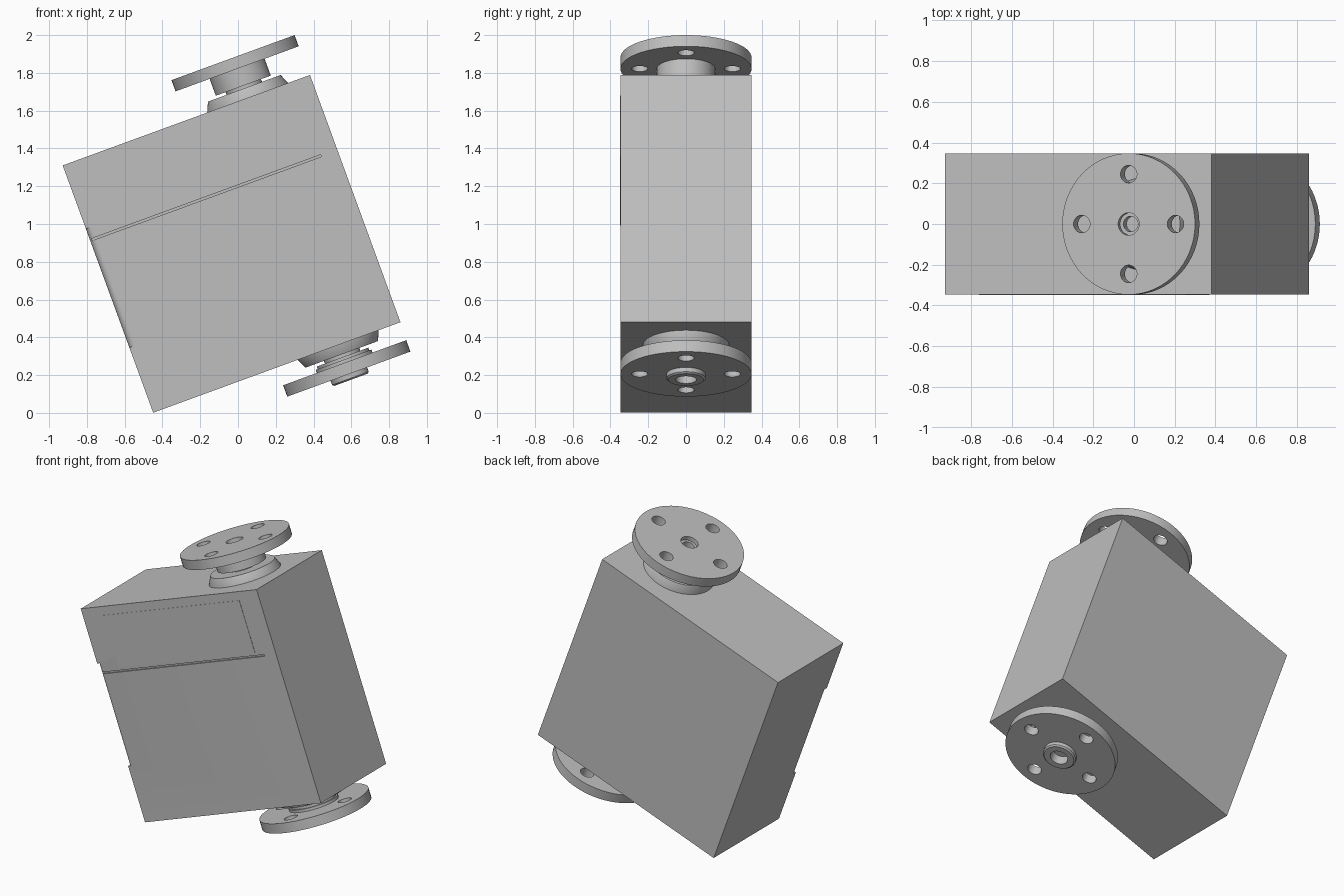
import bpy, bmesh, math
from mathutils import Matrix, Vector

if "Cube" in bpy.data.objects:
    bpy.data.objects.remove(bpy.data.objects["Cube"], do_unlink=True)

SIDE, HALF_Y = 0.697, 0.347      # half sizes of the case
AXIS = 0.346                     # shaft offset along the case
POSE = Matrix.Translation((-0.034, 0, 0.895)) @ Matrix.Rotation(math.radians(-20.1), 4, 'Y')

grey = bpy.data.materials.new("plain grey")
grey.use_nodes = True
COLOUR = (0.52, 0.52, 0.52, 1)
grey.diffuse_color = COLOUR
grey.node_tree.nodes["Principled BSDF"].inputs["Base Color"].default_value = COLOUR


def finish(name, bm, smooth=False):
    """Turn a bmesh in case coordinates into a posed object."""
    bmesh.ops.recalc_face_normals(bm, faces=bm.faces)
    mesh = bpy.data.meshes.new(name)
    bm.to_mesh(mesh)
    bm.free()
    mesh.materials.append(grey)
    ob = bpy.data.objects.new(name, mesh)
    bpy.context.collection.objects.link(ob)
    ob.matrix_world = POSE
    if smooth:
        shade(ob)
    return ob


def shade(ob):
    bpy.ops.object.select_all(action='DESELECT')
    ob.select_set(True)
    bpy.context.view_layer.objects.active = ob
    bpy.ops.object.shade_smooth_by_angle(angle=math.radians(30))


def box(name, low, high):
    bm = bmesh.new()
    low, high = Vector(low), Vector(high)
    bmesh.ops.create_cube(bm, size=1, matrix=Matrix.Translation((low + high) / 2)
                          @ Matrix.Diagonal((*(high - low), 1)))
    return finish(name, bm)


def lathe(name, profile, steps=64):
    """Spin (radius, height) points about the shaft axis."""
    bm = bmesh.new()
    verts = [bm.verts.new((r, 0, h)) for r, h in profile]
    edges = [bm.edges.new(pair) for pair in zip(verts, verts[1:])]
    bmesh.ops.spin(bm, geom=verts + edges, cent=(0, 0, 0), axis=(0, 0, 1),
                   angle=2 * math.pi, steps=steps)
    bmesh.ops.remove_doubles(bm, verts=bm.verts, dist=1e-5)
    bmesh.ops.translate(bm, verts=bm.verts, vec=(AXIS, 0, 0))
    return finish(name, bm, True)


def cut(ob, cutter):
    """Subtract a helper and bake the result."""
    mod = ob.modifiers.new("cut", 'BOOLEAN')
    mod.operation, mod.solver, mod.object = 'DIFFERENCE', 'EXACT', cutter
    bpy.context.view_layer.objects.active = ob
    bpy.context.view_layer.update()
    bpy.ops.object.modifier_apply(modifier=mod.name)
    bpy.data.objects.remove(cutter, do_unlink=True)


# Case with a seam groove and a rounded stretch of its left front edge
case = box("motor_case", (-SIDE, -HALF_Y, -SIDE), (SIDE, HALF_Y, SIDE))

R = 0.035
bm = bmesh.new()
arc = [(-SIDE + R - R * math.sin(a), -HALF_Y + R - R * math.cos(a))
       for a in (math.pi / 2 * i / 8 for i in range(9))]
outline = arc + [(-SIDE - R, -HALF_Y + R), (-SIDE - R, -HALF_Y - R), (-SIDE + R, -HALF_Y - R)]
face = bm.faces.new([bm.verts.new((x, y, -0.33)) for x, y in outline])
top = bmesh.ops.extrude_face_region(bm, geom=[face])["geom"]
bmesh.ops.translate(bm, vec=(0, 0, 0.67),
                    verts=[v for v in top if isinstance(v, bmesh.types.BMVert)])
cut(case, finish("edge_cutter", bm))
cut(case, box("seam_cutter", (-SIDE - 0.1, -HALF_Y - 0.1, 0.27), (0.605, -HALF_Y + 0.012, 0.281)))
shade(case)

# Fine raised panel along the top of the front face
box("front_panel", (-0.54, -HALF_Y - 0.002, 0.3), (0.54, -HALF_Y + 0.01, 0.64))

# Tapered bearing collars and short necks on both ends of the shaft
for name, s in (("top", 1), ("bottom", -1)):
    lathe(name + "_collar", [(0, s * 0.68), (0.228, s * 0.68), (0.228, s * 0.697),
                             (0.205, s * 0.75), (0, s * 0.75)])
    lathe(name + "_neck", [(0, s * 0.74), (0.1, s * 0.74), (0.1, s * 0.78), (0, s * 0.78)])

# Output flange with hub and stepped screw recess
top_flange = lathe("top_flange", [
    (0, 0.765), (0.155, 0.765), (0.155, 0.86), (0.347, 0.86), (0.347, 0.923),
    (0.055, 0.923), (0.055, 0.895), (0.038, 0.895), (0.038, 0.85), (0, 0.85)])

# Idler flange with hub and hollow boss
bottom_flange = lathe("bottom_flange", [
    (0, -0.765), (0.145, -0.765), (0.145, -0.78), (0.157, -0.78), (0.157, -0.797),
    (0.347, -0.797), (0.347, -0.861), (0.103, -0.861), (0.103, -0.885), (0.094, -0.893),
    (0.055, -0.893), (0.055, -0.83), (0, -0.83)])

# Four bolt holes through each flange
for flange, height in ((top_flange, 0.89), (bottom_flange, -0.83)):
    for i in range(4):
        a = math.pi / 2 * i
        bm = bmesh.new()
        bmesh.ops.create_cone(bm, cap_ends=True, segments=32, radius1=0.043, radius2=0.043,
                              depth=0.1, matrix=Matrix.Translation(
                                  (AXIS + 0.245 * math.cos(a), 0.245 * math.sin(a), height)))
        cut(flange, finish("bolt_cutter", bm))
    shade(flange)
